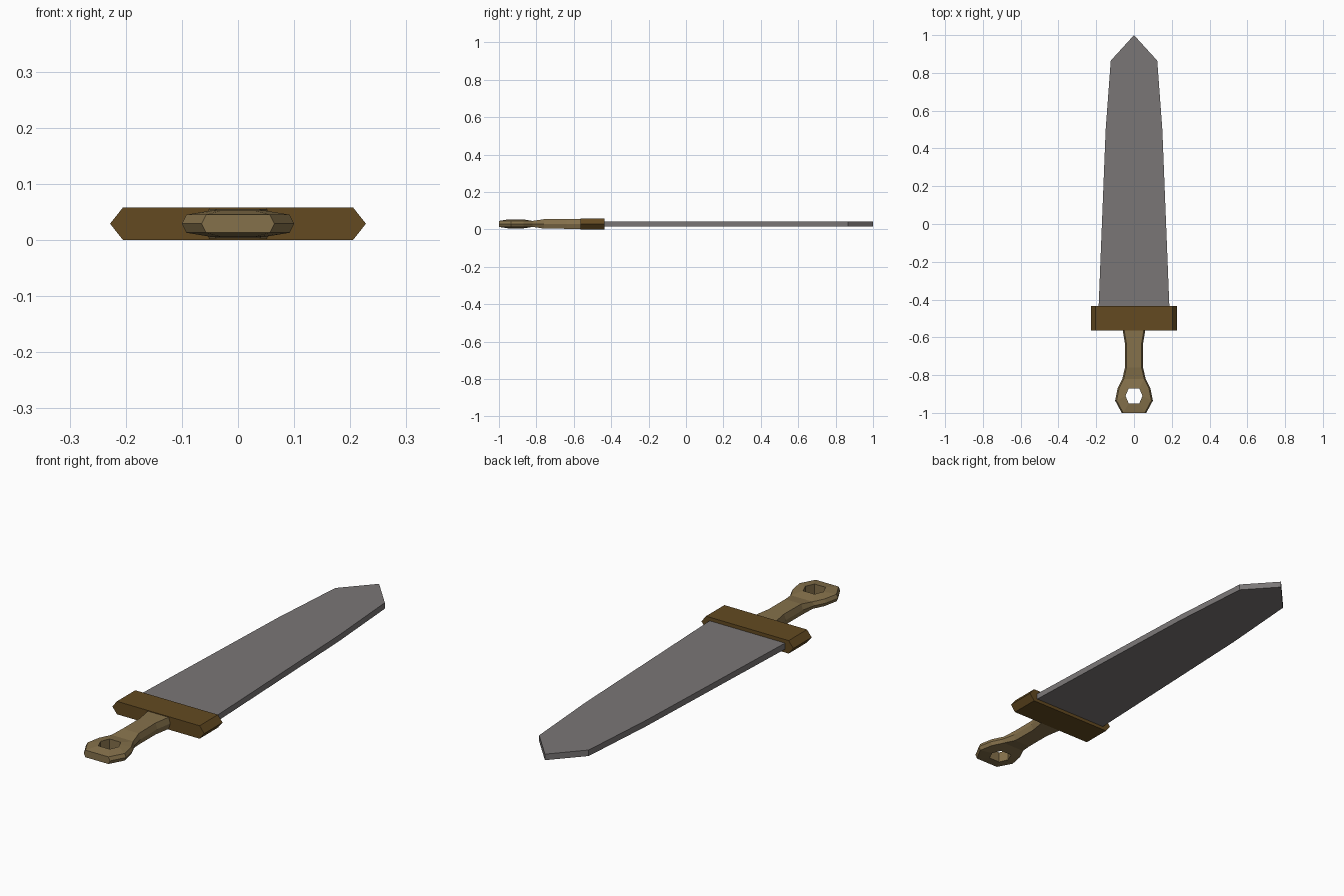
import bpy, bmesh
from mathutils import Vector

if "Cube" in bpy.data.objects:
    bpy.data.objects.remove(bpy.data.objects["Cube"])

MID = 0.029  # height of the sword's middle plane


def material(name, rgb):
    m = bpy.data.materials.new(name)
    m.diffuse_color = (*rgb, 1)
    m.use_nodes = True
    m.node_tree.nodes["Principled BSDF"].inputs["Base Color"].default_value = m.diffuse_color
    return m


steel = material("grey steel", (0.195, 0.183, 0.183))
dark_wood = material("dark brown", (0.125, 0.068, 0.015))
tan = material("tan grip", (0.235, 0.165, 0.070))


def finish(name, bm, mat):
    bmesh.ops.remove_doubles(bm, verts=bm.verts, dist=0.0002)
    bmesh.ops.recalc_face_normals(bm, faces=bm.faces)
    me = bpy.data.meshes.new(name)
    bm.to_mesh(me)
    bm.free()
    me.materials.append(mat)
    ob = bpy.data.objects.new(name, me)
    bpy.context.collection.objects.link(ob)
    return ob


def extrude(name, pts, vec, mat):
    bm = bmesh.new()
    f = bm.faces.new([bm.verts.new(p) for p in pts])
    r = bmesh.ops.extrude_face_region(bm, geom=[f], use_keep_orig=True)
    vs = [g for g in r["geom"] if isinstance(g, bmesh.types.BMVert)]
    bmesh.ops.translate(bm, vec=Vector(vec), verts=vs)
    return finish(name, bm, mat)


# Blade: mirrored tapering outline with a pointed tip
half = [(0.19, -0.50), (0.187, -0.43), (0.15, 0.50), (0.123, 0.865)]
outline = half + [(0, 1.0)] + [(-x, y) for x, y in reversed(half)]
extrude("blade", [(x, y, 0.015) for x, y in outline], (0, 0, 0.027), steel)

# Guard: bar with pointed ends
prof = [(-0.228, MID), (-0.205, 0), (0.205, 0), (0.228, MID),
        (0.205, 2 * MID), (-0.205, 2 * MID)]
extrude("guard", [(x, -0.565, z) for x, z in prof], (0, 0.13, 0), dark_wood)

# Handle: chamfered grip lofted into a ring pommel
bm = bmesh.new()


def bridge(a, b, skip=()):
    n = len(a)
    for i in range(n):
        if i not in skip:
            j = (i + 1) % n
            bm.faces.new((a[i], a[j], b[j], b[i]))


def section(y, w, h, c=0.008):
    pts = [(w, 0), (w - c, h), (c - w, h), (-w, 0), (c - w, -h), (w - c, -h)]
    return [bm.verts.new((x, y, MID + z)) for x, z in pts]


# y, half width, half thickness
grip = [section(*s) for s in [(-0.82, 0.062, 0.016), (-0.76, 0.048, 0.025),
                              (-0.64, 0.047, 0.026), (-0.55, 0.062, 0.026)]]
for a, b in zip(grip, grip[1:]):
    bridge(a, b)
bm.faces.new(grip[-1])

# Pommel stations: outer x, outer y, hole x, hole y
right = [(0.065, -1.0, 0.028, -0.95), (0.10, -0.935, 0.045, -0.91),
         (0.087, -0.87, 0.0365, -0.89), (0.062, -0.82, 0.028, -0.87)]
stations = right + [(-a, b, -c, d) for a, b, c, d in reversed(right)]
rings = []
for ox, oy, ix, iy in stations:
    cx = ox - (0.008 if ox > 0 else -0.008)
    pts = [(ox, oy, 0), (cx, oy, 0.016), (ix, iy, 0.024),
           (ix, iy, -0.024), (cx, oy, -0.016)]
    rings.append([bm.verts.new((x, y, MID + z)) for x, y, z in pts])
for i, r in enumerate(rings):
    # the segment touching the grip stays open on its outer side
    bridge(r, rings[(i + 1) % len(rings)], skip=(0, 4) if i == 3 else ())
finish("handle", bm, tan)
